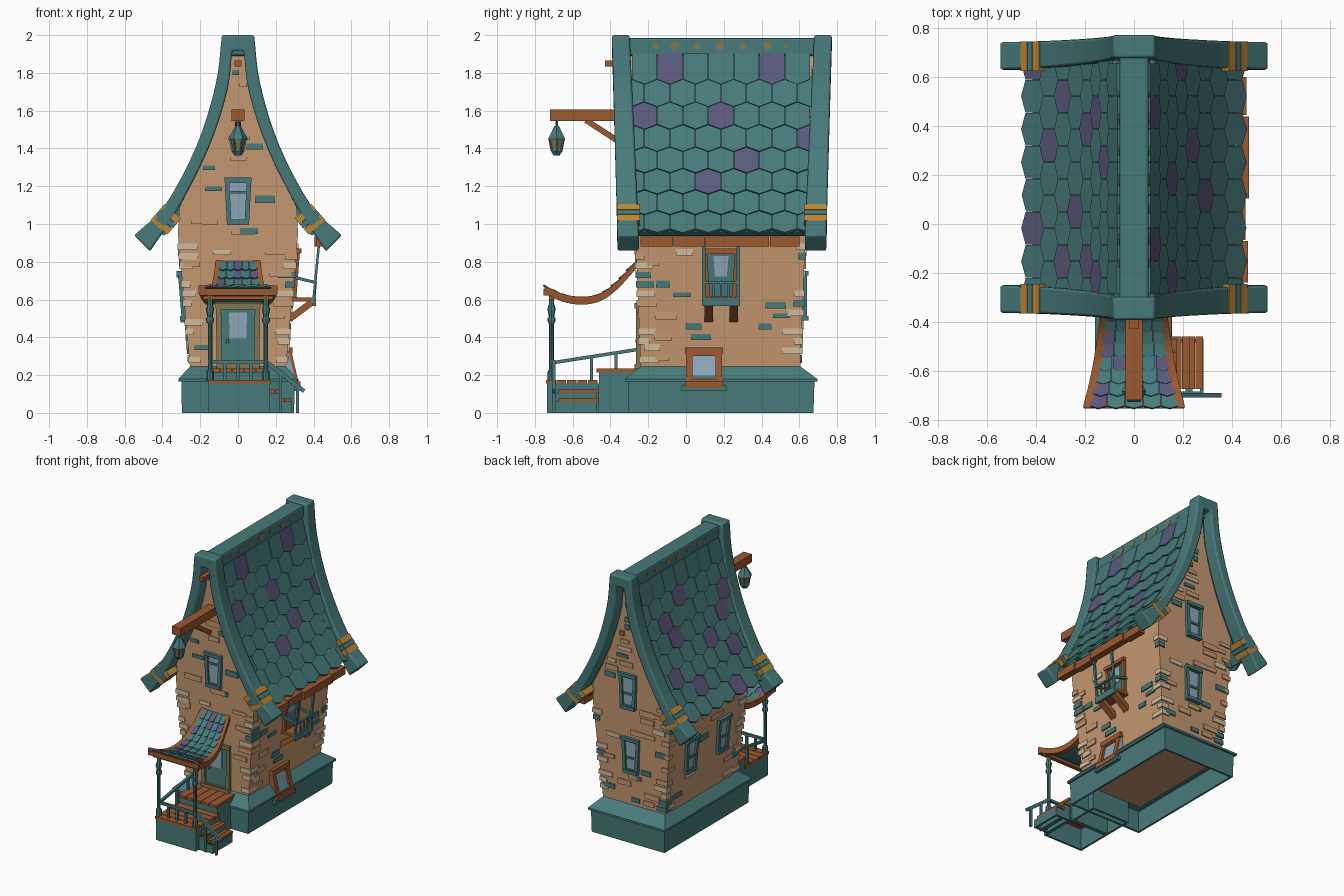
import bpy, bmesh, math, random
from mathutils import Vector as V

if "Cube" in bpy.data.objects:
    bpy.data.objects.remove(bpy.data.objects["Cube"])
random.seed(7)
COL = {"teal": (.064, .195, .197), "plaster": (.57, .32, .17), "wood": (.33, .10, .03), "gold": (.50, .25, .04),
       "purple": (.105, .10, .21), "glass": (.27, .39, .48), "cream": (.64, .50, .34), "olive": (.22, .185, .085)}
TEAL, WALL, WOOD, GOLD, PURPLE, GLASS, CREAM, OLIVE = range(8)
MATS = []
for n, c in COL.items():
    m = bpy.data.materials.new(n)
    m.diffuse_color = (*c, 1)
    m.use_nodes = True
    m.node_tree.nodes["Principled BSDF"].inputs["Base Color"].default_value = m.diffuse_color
    MATS.append(m)

def finish(name, bm, bevel=0, smooth=False):
    bmesh.ops.recalc_face_normals(bm, faces=bm.faces)
    me = bpy.data.meshes.new(name)
    bm.to_mesh(me)
    for m in MATS:
        me.materials.append(m)
    ob = bpy.data.objects.new(name, me)
    bpy.context.collection.objects.link(ob)
    if bevel:
        b = ob.modifiers.new("bevel", 'BEVEL')
        b.width, b.segments, b.limit_method, b.angle_limit = bevel, 2, 'ANGLE', .8
    if smooth:
        bpy.ops.object.select_all(action='DESELECT')
        bpy.context.view_layer.objects.active = ob
        ob.select_set(True)
        bpy.ops.object.shade_smooth_by_angle(angle=.6)

def loft(bm, rings, mat, caps=True):
    rs = [[bm.verts.new(p) for p in r] for r in rings]
    n = len(rs[0])
    fs = [bm.faces.new((a[i], a[(i+1) % n], b[(i+1) % n], b[i])) for a, b in zip(rs, rs[1:]) for i in range(n)]
    if caps:
        fs += [bm.faces.new(rs[0][::-1]), bm.faces.new(rs[-1])]
    for f in fs:
        f.material_index = mat

def rect(x0, x1, y0, y1, z):
    return [(x0, y0, z), (x1, y0, z), (x1, y1, z), (x0, y1, z)]

def box(bm, x0, x1, y0, y1, z0, z1, mat):
    loft(bm, [rect(x0, x1, y0, y1, z0), rect(x0, x1, y0, y1, z1)], mat)

def hollow(bm, x0, x1, y0, y1, z1, t=.015):
    i, o = (x0+t, x1-t, y0+t, y1-t), (x0, x1, y0, y1)
    loft(bm, [rect(*i, z1), rect(*i, 0), rect(*o, 0), rect(*o, z1)], TEAL, False)

def beam(bm, a, b, w, h, mat, up=(0, 0, 1)):
    a, b = V(a), V(b)
    d = (b-a).normalized()
    s = d.cross(V(up))
    s = s.normalized() if s.length > .01 else V((1, 0, 0))
    u = s.cross(d)
    loft(bm, [[p+s*i*w/2+u*j*h/2 for i, j in ((-1, -1), (1, -1), (1, 1), (-1, 1))] for p in (a, b)], mat)

def lathe(bm, x, y, prof, mat, n=8):
    loft(bm, [[(x+r*math.cos(k*math.tau/n), y+r*math.sin(k*math.tau/n), z) for k in range(n)] for r, z in prof], mat)

def spline(pts, n=4):
    p = [V(q) for q in pts]
    p = [2*p[0]-p[1]] + p + [2*p[-1]-p[-2]]
    out = []
    for i in range(1, len(p)-2):
        a, b, c, d = p[i-1:i+3]
        for k in range(n):
            t = k/n
            out.append(.5*(2*b+(c-a)*t+(2*a-5*b+4*c-d)*t*t+(3*b-a-3*c+d)*t**3))
    return out + [p[-2]]

def along(path, f):
    ls = [(b-a).length for a, b in zip(path, path[1:])]
    s = f*sum(ls)
    for a, b, l in zip(path, path[1:], ls):
        if s <= l + 1e-6:
            return a.lerp(b, s/l)
        s -= l
    return path[-1]

def tile(bm, p, u, v, n, w, l, t, mat, lo=-9, hi=9):
    ring = [p+u*a*w+v*b*l for a, b in ((-.5, 0), (.5, 0), (.5, .84), (0, 1), (-.5, .84))]
    for q in ring:
        q.y = min(max(q.y, lo), hi)
    loft(bm, [ring, [q+n*t for q in ring]], mat)

# House body: stacked rectangles that flare, then narrow into the gable
WZ = [(.15, .25), (.25, .255), (.95, .318), (1.09, .31), (1.25, .226), (1.405, .157), (1.55, .106), (1.72, .06), (1.94, .03)]
def hw(z):
    for (z0, a), (z1, b) in zip(WZ, WZ[1:]):
        if z <= z1:
            return a+(b-a)*(z-z0)/(z1-z0)
    return .03
yf = lambda z: -.24-.04*(z-.25)
yb = lambda z: .605+.04*(z-.25)
bm = bmesh.new()
loft(bm, [rect(-w, w, yf(z), yb(z), z) for z, w in WZ], WALL)
finish("house_walls", bm)

# Hollow plinth with ledge
bm = bmesh.new()
R = lambda w, a, b, z: rect(-w, w, a, b, z)
loft(bm, [R(.24, -.23, .595, .16), R(.285, -.29, .66, .155), R(.283, -.29, .66, 0), R(.297, -.305, .675, 0),
          R(.30, -.308, .68, .165), R(.315, -.322, .695, .165), R(.315, -.322, .695, .18), R(.25, -.235, .60, .25)], TEAL, False)
box(bm, .24, .325, -.025, .215, .115, .145, TEAL)
finish("plinth", bm)

# Curved gable trim, front and back, with gold bands
outer = spline([(.085, 0, 2), (.118, 0, 1.74), (.217, 0, 1.42), (.386, 0, 1.10), (.55, 0, .94)])
inner = spline([(.03, 0, 1.915), (.06, 0, 1.69), (.16, 0, 1.39), (.32, 0, 1.075), (.466, 0, .855)])
for name, s, y0 in (("front", -1, -.305), ("back", 1, .685)):
    bm = bmesh.new()
    def section(o, i, m):
        h = .057-.01*(o.z-.9)/1.1
        y = y0+s*.04*(o.z-.9)/1.1
        return [(m*o.x, y-h, o.z), (m*o.x, y+h, o.z), (m*i.x, y+h, i.z), (m*i.x, y-h, i.z)]
    pairs = list(zip(outer, inner))
    loft(bm, [section(o, i, -1) for o, i in pairs[::-1]] + [section(o, i, 1) for o, i in pairs], TEAL)
    finish(name+"_gable_trim", bm, .01, True)
    bm = bmesh.new()
    for m in (-1, 1):
        for cx, cz, g, r in ((.357, 1.053, GOLD, .013), (.381, 1.025, TEAL, .009), (.406, .997, GOLD, .013)):
            beam(bm, (m*(cx-r), y0, cz+r*1.17), (m*(cx+r), y0, cz-r*1.17), .121, .117, g, (m*.76, 0, .64))
    finish(name+"_trim_bands", bm)

# Roof: under sheet plus rows of pointed tiles on both slopes
prof = spline([(.05, 0, 1.885), (.08, 0, 1.72), (.178, 0, 1.40), (.322, 0, 1.09), (.415, 0, .955)])
purple = {1: [(0, -.09), (0, .455), (2, -.22), (2, .185), (3, .6), (4, .32), (5, .07)],
          -1: [(7, .65), (5, .5), (6, .33), (4, .05), (7, -.02), (5, -.15), (3, -.15), (2, -.22), (1, .25), (2, .455), (3, .39)]}
for m, side in ((1, "right"), (-1, "left")):
    bm = bmesh.new()
    loft(bm, [[(m*(p.x-d), y, p.z-d*.7) for d, y in ((0, -.262), (0, .63), (.025, .63), (.025, -.262))] for p in prof], TEAL)
    for k in range(8):
        a, b = along(prof, k/8), along(prof, (k+1)/8)
        l = (b-a).length
        d = (b-a)/l
        n = V((-d.z, 0, d.x))
        d = (d+n*.1).normalized()
        for p in (a, d, n):
            p.x *= m
        for j in range(7 + k % 2):
            y = -.22+.135*j-.0675*(k % 2)
            c = PURPLE if any(r == k and abs(y-q) < .0674 for r, q in purple[m]) else TEAL
            tile(bm, a+V((0, y, 0))-d*.015, V((0, 1, 0)), d, n, .132, l+.042, .02+.004*random.random(), c, -.295, .68)
    finish(side+"_roof_tiles", bm)
bm = bmesh.new()
box(bm, -.06, .06, -.32, .70, 1.89, 1.985, TEAL)
finish("ridge_beam", bm, .012)
bm = bmesh.new()
for y, r in ((-.16, .018), (-.06, .024), (.06, .02), (.18, .026), (.30, .02), (.43, .024), (.53, .012)):
    loft(bm, [[(x, y+r*math.cos(k*math.tau/8), 1.943+r*math.sin(k*math.tau/8)) for k in range(8)] for x in (-.063, .063)], OLIVE)
finish("ridge_studs", bm)
bm = bmesh.new()
for a, b, x in ((-.24, -.07, .465), (-.066, .10, .455), (.104, .44, .47), (.446, .60, .46)):
    box(bm, x-.05, x, a, b, .88, .935, WOOD)
finish("eave_boards", bm)

# Windows: frame bars around a thin glass plate
def window(name, c, u, n, h=.25, wt=.13, wb=.105, mat=TEAL, inner=GLASS, t=.024, bar=.42, lean=0):
    bm = bmesh.new()
    c, u, n = V(c), V(u), V(n)
    z = V((0, 0, h/2))-n*lean
    q = [c-u*wb/2-z, c+u*wb/2-z, c+u*wt/2+z, c-u*wt/2+z]
    loft(bm, [[p-n*.03 for p in q], [p+n*.006 for p in q]], inner)
    k = [c+(p-c)*(1-t/h) for p in q]
    for i in range(4):
        beam(bm, k[i], k[(i+1) % 4], t, .04, mat, n)
    for e, w in ((-1, wb), (1, wt)):
        beam(bm, c-u*(w/2+.006)+z*e*.95, c+u*(w/2+.006)+z*e*.95, t, .055, mat, n)
    if bar:
        beam(bm, k[0].lerp(k[3], bar), k[1].lerp(k[2], bar), t*.6, .03, mat, n)
    if inner != GLASS:
        g = [c+V((0, 0, h*.17))+u*(p-c).dot(u)*.42+z*(-.4 if i < 2 else .4) for i, p in enumerate(q)]
        loft(bm, [[p-n*.01 for p in g], [p+n*.012 for p in g]], GLASS)
    finish(name, bm)
X, Y = V((1, 0, 0)), V((0, 1, 0))
window("front_window", (0, yf(1.12), 1.12), X, -Y, .24, .13, .105, bar=.72)
window("back_upper_window", (.02, yb(1.1), 1.1), X, Y)
window("back_lower_window", (.01, yb(.62), .62), X, Y)
window("left_window_rear", (-hw(.61), .36, .61), Y, -X, lean=-.01)
window("left_window_front", (-hw(.62), -.01, .62), Y, -X, lean=-.01)
window("balcony_door", (hw(.73), .185, .73), Y, X, .27, .19, .15, WOOD, TEAL, bar=0, lean=-.01)
window("cellar_window", (.282, .095, .24), Y, X, .19, .19, .19, WOOD, bar=0, t=.034, lean=.022)
window("front_door", (0, yf(.4), .405), X, -Y, .34, .225, .215, OLIVE, TEAL, t=.028, bar=0)
bm = bmesh.new()
lathe(bm, -.055, yf(.4)-.015, [(.008, .37), (.008, .39)], GOLD, 6)
finish("door_knob", bm)

# Wall bricks and corner stones
bm = bmesh.new()
busy = {"f": [(0, 1.12, .08, .14), (0, .42, .14, .40), (0, 1.57, .05, .07)], "b": [(.02, 1.1, .08, .15), (.01, .62, .08, .15)],
        "l": [(.36, .61, .08, .15), (-.01, .62, .08, .15)], "r": [(.185, .70, .12, .23), (.095, .24, .12, .12)]}
for side, zones in busy.items():
    gable = side in "fb"
    for k in range(28 if gable else 11):
        z = .29+k*.056
        lo, hi = (-hw(z), hw(z)) if gable else (yf(z), yb(z))
        for _ in range(2 if z < 1.3 else 1):
            w, h = random.uniform(.06, .12), random.uniform(.024, .042)
            if z > 1.5:
                w = .035
            if hi-lo < w+.02 or random.random() < .2:
                continue
            u = random.uniform(lo+w/2+.01, hi-w/2-.01)
            if any(abs(u-a) < c+w/2 and abs(z-b) < d for a, b, c, d in zones):
                continue
            c = random.choice((TEAL, WALL, WALL, CREAM, TEAL) if z < 1.5 else (WOOD, WALL, TEAL))
            s = -1 if side in "fl" else 1
            p = (yf(z) if s < 0 else yb(z)) if gable else s*hw(z)
            e = (u-w/2, u+w/2, p-.008, p+.008)
            box(bm, *(e if gable else e[2:]+e[:2]), z-h/2, z+h/2, c)
finish("wall_bricks", bm)
bm = bmesh.new()
for sx in (-1, 1):
    for sy in (-1, 1):
        for k in range(13):
            if random.random() < .3:
                continue
            z = .28+k*.05
            a, b = random.uniform(.04, .11), random.uniform(.04, .11)
            x, y = sx*(hw(z)+.008), (yf(z)-.008 if sy < 0 else yb(z)+.008)
            box(bm, *sorted((x, x-sx*a)), *sorted((y, y-sy*b)), z-.017, z+.017, random.choice((CREAM, CREAM, TEAL, WALL)))
finish("corner_stones", bm)

# Porch decks, side steps and railings
bm = bmesh.new()
hollow(bm, -.155, .155, -.46, -.24, .215)
hollow(bm, -.155, .17, -.735, -.46, .155)
for x, z in ((.225, .105), (.285, .06)):
    hollow(bm, x-.06, x, -.70, -.47, z)
finish("porch_base", bm)
bm = bmesh.new()
for k in range(5):
    x = -.155+k*.0625
    box(bm, x, x+.059, -.475, -.24, .215, .235, WOOD)
    box(bm, -.16, .175, -.74+k*.055, -.689+k*.055, .155, .175, WOOD)
for x, z in ((.225, .105), (.28, .06)):
    for k in range(2):
        box(bm, x-.06+k*.032, x-.031+k*.032, -.675, -.46, z, z+.018, WOOD)
finish("porch_planks", bm)
bm = bmesh.new()
beam(bm, (-.15, -.71, .265), (-.15, -.26, .335), .018, .018, TEAL)
beam(bm, (-.16, -.71, .27), (.16, -.71, .27), .018, .018, TEAL)
beam(bm, (.15, -.70, .27), (.35, -.70, .115), .02, .022, TEAL)
for x, y, z0, z1 in ((-.15, -.50, .17, .30), (-.15, -.37, .23, .32), (-.07, -.71, .17, .27), (0, -.71, .17, .27), (.07, -.71, .17, .27),
                     (.225, -.70, .0, .21), (.315, -.70, 0, .14)):
    beam(bm, (x, y, z0), (x, y, z1), .016, .016, TEAL)
finish("porch_railing", bm)
bm = bmesh.new()
for x in (-.148, .148):
    lathe(bm, x, -.712, [(.02, .17), (.02, .22), (.012, .23), (.012, .47), (.021, .485), (.021, .50), (.014, .51),
                         (.022, .55), (.014, .575), (.014, .64)], TEAL)
finish("porch_posts", bm, smooth=True)

# Sagging porch canopy (x of the path is its half width)
path = spline([(.112, -.255, .795), (.13, -.36, .68), (.145, -.45, .615), (.16, -.55, .595), (.18, -.65, .61), (.205, -.75, .655)])
bm = bmesh.new()
loft(bm, [[(x, p.y, p.z+d) for x, d in ((-p.x, -.01), (p.x, -.01), (p.x, .003), (-p.x, .003))] for p in path], TEAL)
for k in range(10):
    a, b = along(path, k/10), along(path, (k+1)/10)
    w = (a.x+b.x-.03)/5
    d = V((0, b.y-a.y, b.z-a.z))
    l = d.length
    d.normalize()
    n = V((0, d.z, -d.y))
    d = (d+n*.15).normalized()
    for j in range(5):
        c = PURPLE if random.random() < .2 else TEAL
        tile(bm, V(((j-2)*w, a.y, a.z)), X, d, n, w*.95, l*1.25, .012, c)
finish("canopy_tiles", bm)
bm = bmesh.new()
for m in (-1, 1):
    loft(bm, [[(m*(p.x+dx), p.y, p.z+dz) for dx, dz in ((-.03, -.022), (.004, -.022), (.004, .02), (-.03, .02))] for p in path], WOOD)
box(bm, -.205, .205, -.755, -.725, .622, .655, WOOD)
box(bm, -.185, .185, -.725, -.695, .60, .62, WOOD)
finish("canopy_frame", bm)

# Lantern arm and hanging lantern
bm = bmesh.new()
box(bm, -.034, .034, -.72, -.27, 1.545, 1.605, WOOD)
beam(bm, (0, -.53, 1.55), (0, -.33, 1.42), .03, .03, WOOD)
box(bm, -.018, .018, -.43, -.28, 1.835, 1.865, WOOD)
finish("lantern_arm", bm)
bm = bmesh.new()
lathe(bm, 0, -.685, [(.008, 1.50), (.008, 1.55)], TEAL, 6)
lathe(bm, 0, -.685, [(.05, 1.447), (.05, 1.455), (.03, 1.49), (.014, 1.52)], TEAL, 6)
lathe(bm, 0, -.685, [(.027, 1.385), (.042, 1.45)], OLIVE, 6)
lathe(bm, 0, -.685, [(.018, 1.362), (.034, 1.385), (.03, 1.395)], TEAL, 6)
for k in range(6):
    c, s = math.cos(k*math.tau/6), math.sin(k*math.tau/6)
    beam(bm, (.029*c, -.685+.029*s, 1.385), (.045*c, -.685+.045*s, 1.455), .008, .008, TEAL)
finish("lantern", bm)

# Side balcony
bm = bmesh.new()
box(bm, .28, .405, .09, .28, .59, .61, WOOD)
box(bm, .395, .412, .085, .285, .565, .61, TEAL)
for y in (.12, .252):
    beam(bm, (.27, y, .495), (.39, y, .585), .045, .035, WOOD)
for y in (.094, .276):
    beam(bm, (.40, y, .60), (.43, y, .91), .013, .018, TEAL, Y)
    beam(bm, (.29, y, .72), (.412, y, .69), .016, .016, TEAL)
beam(bm, (.412, .09, .69), (.412, .28, .69), .014, .014, TEAL)
for k in range(3):
    beam(bm, (.405, .145+k*.04, .60), (.412, .145+k*.04, .69), .01, .01, TEAL, Y)
finish("balcony", bm)
